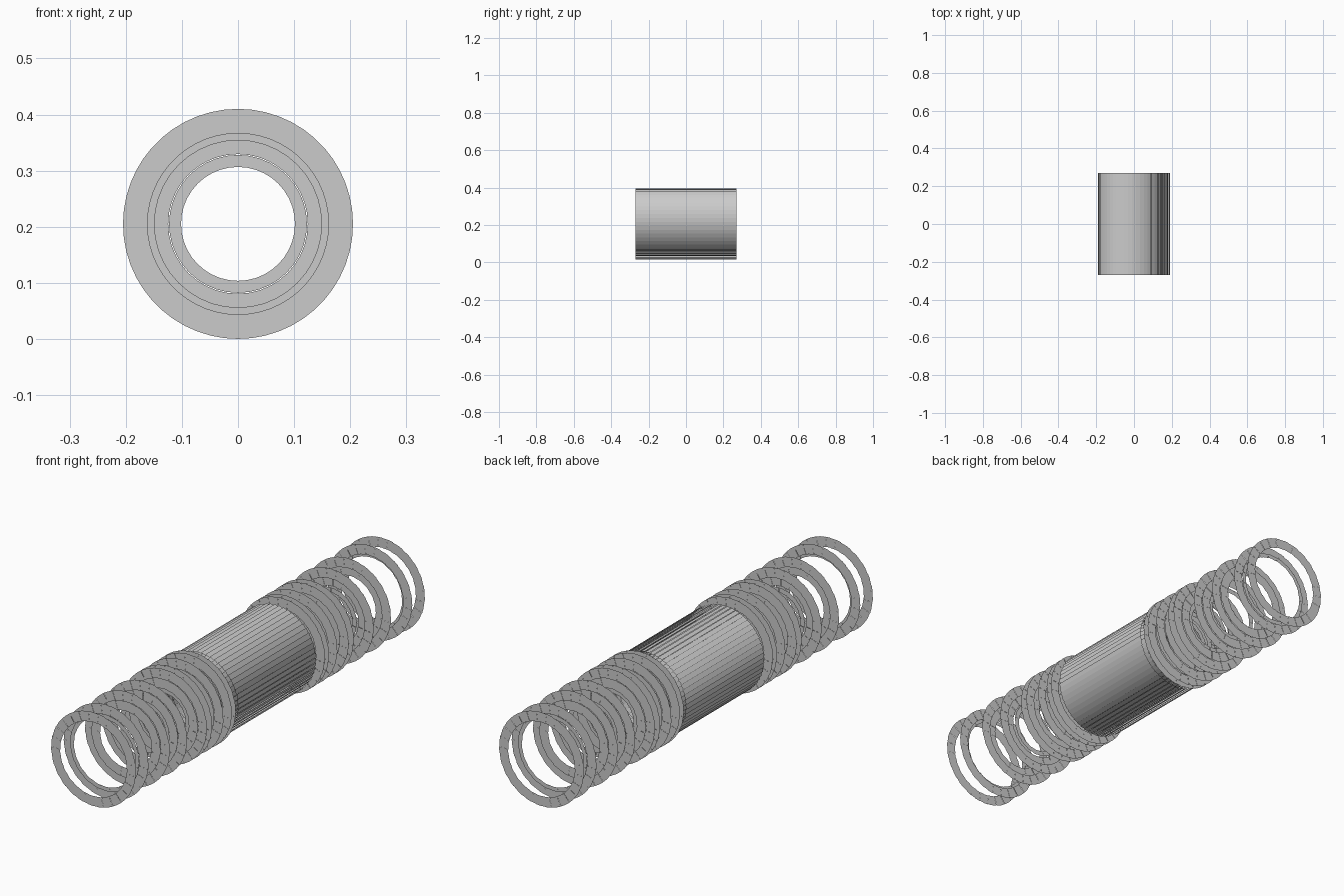
import bpy
import math
from mathutils import Vector

if "Cube" in bpy.data.objects:
    bpy.data.objects.remove(bpy.data.objects["Cube"])

CZ = 0.2052          # height of the common axis
SCALE = 0.000366     # design millimetres to model units


def make_object(name, verts, faces):
    mesh = bpy.data.meshes.new(name)
    mesh.from_pydata(verts, [], faces)
    mesh.update()
    obj = bpy.data.objects.new(name, mesh)
    bpy.context.collection.objects.link(obj)
    return obj


def wedge_ring(name, y, r_in, r_out, count, stagger=0.0008):
    """Flat ring of overlapping trapezoid panels, alternately stepped along the axis."""
    verts, faces = [], []
    t = math.tan(math.pi / count) * 1.03
    for i in range(count):
        a = 2 * math.pi * (i + 0.5) / count
        rad = Vector((math.cos(a), 0, math.sin(a)))
        tan = Vector((-math.sin(a), 0, math.cos(a)))
        base = Vector((0, y + (stagger if i % 2 else -stagger), CZ))
        n = len(verts)
        for r, s in ((r_in, -1), (r_in, 1), (r_out, 1), (r_out, -1)):
            verts.append(base + rad * r + tan * (s * r * t))
        faces.append((n, n + 1, n + 2, n + 3))
    return make_object(name, verts, faces)


def barrel(name, radius, count, half_len, width, tilt):
    """Cylinder of long planks, each tilted so it overlaps its neighbour."""
    verts, faces = [], []
    for i in range(count):
        a = 2 * math.pi * i / count
        rad = Vector((math.cos(a), 0, math.sin(a)))
        tan = Vector((-math.sin(a), 0, math.cos(a)))
        mid = rad * radius + Vector((0, 0, CZ))
        across = (tan * math.cos(tilt) + rad * math.sin(tilt)) * (width / 2)
        n = len(verts)
        for s, y in ((-1, -half_len), (1, -half_len), (1, half_len), (-1, half_len)):
            verts.append(mid + across * s + Vector((0, y, 0)))
        faces.append((n, n + 3, n + 2, n + 1))
    return make_object(name, verts, faces)


# Four nested plank barrels
for k, (r, n) in enumerate(((299, 32), (371, 40), (443, 48), (514, 56))):
    barrel(f"barrel_{k + 1}", r * SCALE, n, 0.27, 63.6 * SCALE, math.radians(11))

# Nine end discs on each side, built from up to three panel rings
STEP = 0.005
disc_y = (0.3135, 0.341, 0.399, 0.477, 0.5125, 0.650, 0.770, 0.917, 0.995)
for side, label in ((-1, "front"), (1, "back")):
    for d, y in enumerate(disc_y, start=1):
        near, far = side * (y - STEP), side * (y + STEP)
        # the last disc is turned round so its panels face outwards
        wedge_ring(f"{label}_disc_{d}_outer", far - side * 0.0008 if d == 9 else near,
                   0.1610, 0.2046, 52)
        if d < 9:
            wedge_ring(f"{label}_disc_{d}_middle", far,
                       0.1485 if d == 8 else 0.1240, 0.1668, 40)
        if 2 <= d <= 6:
            wedge_ring(f"{label}_disc_{d}_inner", near, 0.1012, 0.1225, 40)
